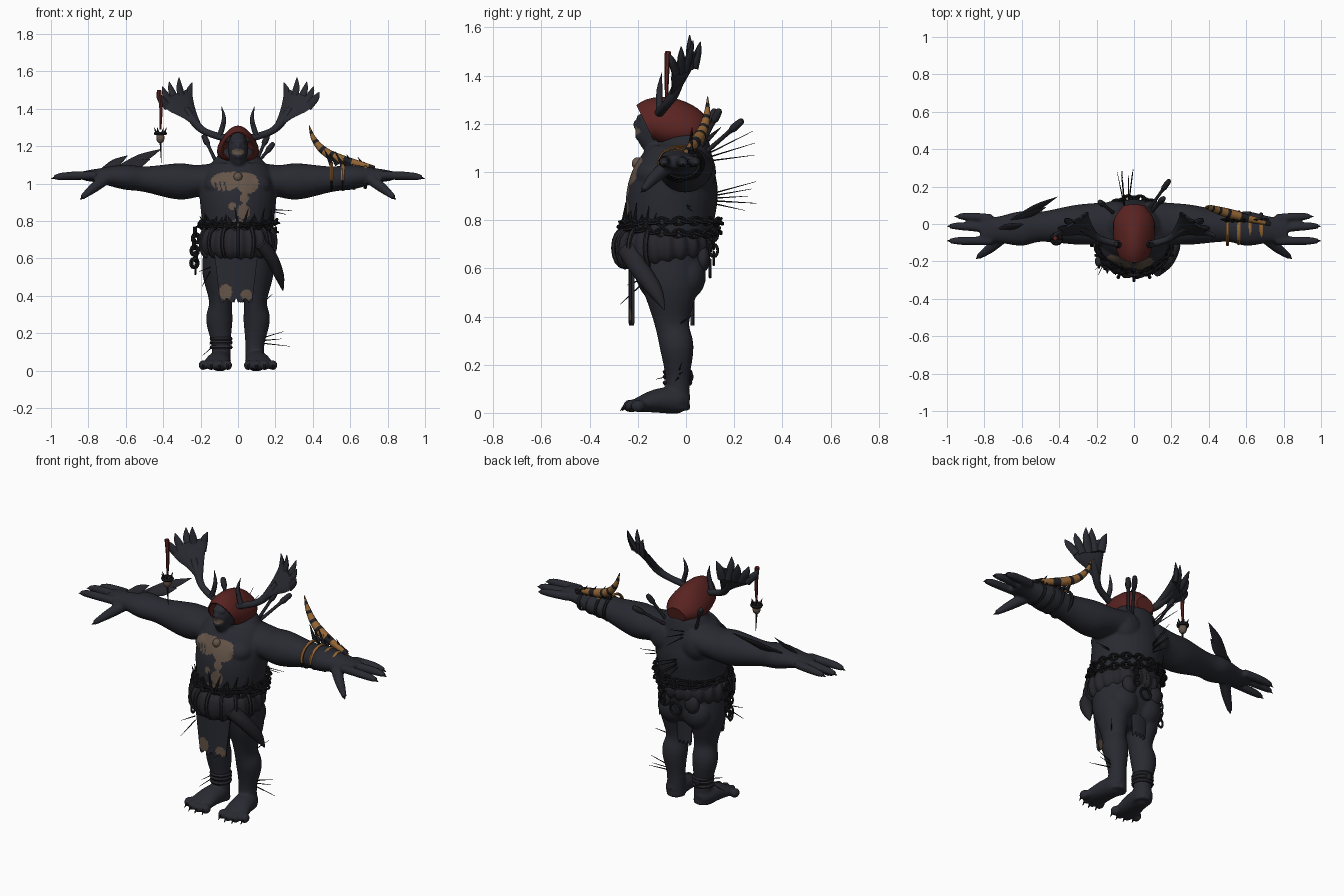
import bpy, bmesh, math, random
from mathutils import Vector, Matrix

if "Cube" in bpy.data.objects:
    bpy.data.objects.remove(bpy.data.objects["Cube"])

random.seed(4)
X, Y, Z = Vector((1, 0, 0)), Vector((0, 1, 0)), Vector((0, 0, 1))


def mat(name, *rgb):
    m = bpy.data.materials.new(name)
    m.diffuse_color = (*rgb, 1)
    m.use_nodes = True
    m.node_tree.nodes["Principled BSDF"].inputs["Base Color"].default_value = m.diffuse_color
    return m


SKIN = mat("charcoal_skin", .022, .023, .031)
PATCH = mat("brown_patch", .13, .09, .065)
RED = mat("dark_red", .1, .017, .015)
GOLD = mat("ochre", .29, .13, .036)
CLOTH = mat("dark_cloth", .019, .019, .025)
IRON = mat("black_iron", .013, .013, .016)


def spline(pts, k):
    out = []
    for i in range(len(pts) - 1):
        a, b, c, d = pts[max(i - 1, 0)], pts[i], pts[i + 1], pts[min(i + 2, len(pts) - 1)]
        for t in (j / k for j in range(k)):
            out.append([.5 * (2*q + (r - p)*t + (2*p - 5*q + 4*r - s)*t*t + (3*q - p - 3*r + s)*t**3)
                        for p, q, r, s in zip(a, b, c, d)])
    return out + [list(pts[-1])]


def from_bmesh(name, bm, *mats):
    me = bpy.data.meshes.new(name)
    bm.to_mesh(me)
    bm.free()
    for m in mats:
        me.materials.append(m)
    ob = bpy.data.objects.new(name, me)
    bpy.context.collection.objects.link(ob)
    return ob


def tube(name, pts, *mats, u=None, n=12, k=4, side=1, open_start=False):
    """Loft through points (x, y, z, radius along u, radius across); side -1 mirrors it."""
    path = spline([tuple(p) if len(p) == 5 else (*p, p[3]) for p in pts], k)
    pos = [Vector(p[:3]) for p in path]
    if u is None:
        d = pos[-1] - pos[0]
        u = (X, Y, Z)[min(range(3), key=lambda i: abs(d[i]))]
    bm = bmesh.new()
    rings = []
    for i, p in enumerate(path):
        t = (pos[min(i + 1, len(pos) - 1)] - pos[max(i - 1, 0)]).normalized()
        a = (u - t * u.dot(t)).normalized()
        b = t.cross(a)
        r1, r2 = max(p[3], .0008), max(p[4], .0008)
        rings.append([bm.verts.new(pos[i] + a * r1 * math.cos(w) + b * r2 * math.sin(w))
                      for w in (2 * math.pi * j / n for j in range(n))])
    for i in range(len(rings) - 1):
        for j in range(n):
            f = bm.faces.new((rings[i][j], rings[i][(j+1) % n], rings[i+1][(j+1) % n], rings[i+1][j]))
            f.material_index = (i // 2) % len(mats)
    if not open_start:
        bm.faces.new(rings[0])
    bm.faces.new(rings[-1])
    for v in bm.verts:
        v.co.x *= side
    bmesh.ops.recalc_face_normals(bm, faces=bm.faces)
    return from_bmesh(name, bm, *mats)


def spike(name, a, b, r, m=IRON):
    return tube(name, [(*a, r), (*b, .001)], m, n=6, k=1)


def ball(name, loc, size, m=SKIN):
    bm = bmesh.new()
    bmesh.ops.create_uvsphere(bm, u_segments=20, v_segments=12, radius=1)
    bm.transform(Matrix.LocRotScale(Vector(loc), None, Vector(size)))
    return from_bmesh(name, bm, m)


def ring(name, loc, axis, m, major=.017, minor=.006, scale=(1, 1, 1), roll=0, seg=12):
    """Torus with local x along the axis, lying flat (or facing x if the axis is z), then rolled."""
    bpy.ops.mesh.primitive_torus_add(major_segments=seg, minor_segments=6,
                                     major_radius=major, minor_radius=minor)
    ob = bpy.context.object
    a = Vector(axis).normalized()
    up = X if abs(a.z) > .9 else Z
    up = (up - a * up.dot(a)).normalized()
    rot = Matrix((a, up.cross(a), up)).transposed() @ Matrix.Rotation(roll, 3, 'X')
    ob.data.transform(Matrix.LocRotScale(Vector(loc), rot.to_quaternion(), Vector(scale)))
    ob.data.materials.append(m)
    ob.name = name
    return ob


def join(name, obs):
    bpy.ops.object.select_all(action='DESELECT')
    for o in obs:
        o.select_set(True)
    bpy.context.view_layer.objects.active = obs[0]
    bpy.ops.object.join()
    obs[0].name = name
    return obs[0]


def apply(ob, kind, **settings):
    bpy.context.view_layer.objects.active = ob
    md = ob.modifiers.new(kind, kind)
    for key, v in settings.items():
        setattr(md, key, v)
    bpy.ops.object.modifier_apply(modifier=md.name)


def in_blobs(x, z, blobs):
    return any(((x - a) / c) ** 2 + ((z - b) / d) ** 2 < 1 for a, b, c, d in blobs)


# Body: torso, head and limbs fused into one skin
torso = tube("torso", [(0, -.06, .44, .07, .06), (0, -.07, .56, .165, .14), (0, -.065, .82, .195, .185),
                       (0, -.05, .95, .205, .185), (0, -.03, 1.05, .19, .15), (0, -.02, 1.12, .135, .115),
                       (0, -.04, 1.18, .07, .07)], SKIN, u=X, n=32)
head = tube("head", [(0, -.09, 1.09, .045, .05), (0, -.13, 1.14, .048, .068), (0, -.13, 1.2, .055, .075),
                     (0, -.1, 1.265, .03, .035)], SKIN, u=X, n=20)
parts = [torso, head, ball("nose", (0, -.207, 1.197), (.014, .014, .018)),
         ball("brow", (0, -.185, 1.228), (.042, .02, .012)), ball("jaw", (0, -.178, 1.15), (.036, .035, .024))]
for s in (-1, 1):
    parts.append(tube("arm", [(.08, 0, 1.03, .12, .085), (.21, 0, 1.015, .112, .085), (.32, -.005, 1.012, .105, .097),
                              (.5, -.015, 1.024, .08, .068), (.61, -.025, 1.035, .092, .066),
                              (.74, -.03, 1.042, .068, .04), (.82, -.03, 1.042, .078, .026)],
                      SKIN, u=Y, n=24, side=s))
    parts.append(tube("thumb", [(.7, -.07, 1.03, .032), (.77, -.13, .978, .027), (.835, -.178, .925, .014)],
                      SKIN, side=s))
    parts.append(tube("leg", [(.095, -.08, .64, .09, .13), (.1, -.065, .52, .09, .115), (.093, -.058, .37, .062, .072),
                              (.1, -.038, .27, .071, .07), (.09, -.035, .14, .051, .05),
                              (.09, -.035, .01, .053, .052)], SKIN, u=X, n=24, side=s))
    parts.append(tube("foot", [(.092, .01, .04, .03, .03), (.095, -.03, .05, .056, .054), (.105, -.12, .05, .066, .05),
                               (.12, -.22, .028, .077, .024)], SKIN, u=X, n=20, side=s))
    parts.append(ball("pec", (s*.085, -.125, .99), (.095, .085, .07)))
    parts.append(ball("glute", (s*.08, .005, .57), (.09, .078, .1)))
    parts.append(ball("shoulder_blade", (s*.1, .06, 1.0), (.09, .065, .09)))
    for y0, y1, tip in ((.03, .04, .945), (-.025, -.012, .985), (-.09, -.09, .985)):
        parts.append(tube("finger", [(.76, y0, 1.045, .024), (tip - .06, y1, 1.04, .022), (tip, y1, 1.032, .013)],
                          SKIN, side=s))
        spike("finger_claw", (s*(tip - .015), y1, 1.034), (s*(tip + .015), y1, 1.026), .011)
    spike("thumb_claw", (s*.825, -.17, .93), (s*.845, -.188, .915), .012)
    for i in range(4):
        x, y = s * (.055 + .044 * i), -.232 + .008 * (i - 1) ** 2
        parts.append(ball("toe", (x, y, .029), (.024, .03, .027)))
        spike("toe_claw", (x, y - .015, .035), (x, y - .042, .008), .012)
body = join("body", parts)
apply(body, 'REMESH', mode='VOXEL', voxel_size=.008)
apply(body, 'SMOOTH', factor=.5, iterations=4)
body.data.materials.clear()
body.data.materials.append(SKIN)
body.data.materials.append(PATCH)
# Brown chest and mouth patches, broken by claw scars
CHEST = [(-.07, 1.01, .075, .05), (.05, 1.0, .062, .053), (-.01, 1.035, .11, .028), (.035, .925, .022, .03),
         (.03, .85, .034, .04), (-.03, .88, .02, .022), (0, .79, .05, .02), (0, 1.17, .034, .018)]
for f in body.data.polygons:
    x, y, z = f.center
    scar = .93 < z < 1.01 and -.13 < x < -.06 and (x + .25 * z) % .025 < .008
    f.material_index = int(y < -.09 and f.normal.y < -.1 and in_blobs(x, z, CHEST) and not scar)

# Hood, peaked in front and narrow at the crown, falling to the nape
hood = tube("hood", [(0, -.168, 1.2, .078, .086), (0, -.125, 1.215, .092, .095), (0, -.05, 1.203, .1, .1),
                     (0, .03, 1.183, .092, .082), (0, .095, 1.168, .05, .042)], RED, u=X, n=24, k=3, open_start=True)
for v in hood.data.vertices:
    v.co.x *= 1.08 - 3.2 * (v.co.z - 1.2)
apply(hood, 'SOLIDIFY', thickness=.008)

# Antlers: beam, flat palm and a fan of tines
fan = Vector((.18, -.11, -.05))
for s in (-1, 1):
    tube("antler_beam", [(.04, -.12, 1.235, .02), (.17, -.085, 1.275, .018), (.23, -.05, 1.325, .022),
                         (.28, -.02, 1.4, .02)], SKIN, side=s)
    tube("antler_palm", [(.21, -.06, 1.31, .015, .015), (.26, -.03, 1.37, .048, .015), (.31, -.01, 1.43, .092, .014),
                         (.337, 0, 1.475, .1, .008)], SKIN, u=fan, side=s)
    for i, tip in enumerate(((.245, .06, 1.54), (.315, .015, 1.568), (.368, .03, 1.545),
                             (.405, -.02, 1.52), (.435, -.07, 1.49))):
        base, tip = Vector((.265, .035, 1.43)).lerp(Vector((.375, -.04, 1.41)), i / 4), Vector(tip)
        mid = base.lerp(tip, .6) + X * .006
        tube("antler_tine", [(*base, .024, .014), (*mid, .02, .012), (*tip, .002, .002)], SKIN, u=fan, n=8, side=s)
    tube("brow_tine", [(.1, -.11, 1.25, .015), (.075, -.11, 1.34, .012), (.088, -.1, 1.412, .001)],
         SKIN, n=8, side=s)

# Hanging charm on one antler
tube("charm_cord", [(-.422, -.075, 1.5, .013), (-.412, -.08, 1.4, .01), (-.415, -.08, 1.29, .006)], RED, n=6)
ball("charm_skull", (-.415, -.08, 1.245), (.022, .024, .03), PATCH)
ring("charm_band", (-.415, -.08, 1.268), X, IRON, .026, .01)
for i in range(6):
    out = Vector((math.cos(i * math.pi / 3), math.sin(i * math.pi / 3), 0))
    spike("charm_thorn", Vector((-.415, -.08, 1.265)) + out * .018, Vector((-.415, -.08, 1.3)) + out * .034, .009)
spike("charm_tail", (-.415, -.08, 1.23), (-.41, -.08, 1.11), .006)
ball("amulet", (0, -.2, 1.035), (.024, .025, .026), PATCH)

# Waist roll with gathered folds, straps and a hanging tail
roll = []
for i in range(73):
    a = math.pi / 2 + 2 * math.pi * i / 72
    g, h = .006 * math.sin(20 * a), .012 * math.sin(a)
    roll.append((.172 * math.cos(a), -.09 + .165 * math.sin(a), .69 + h, .066 + g - h, .035 + g))
tube("waist_roll", roll, CLOTH, u=Z, k=2)
tube("roll_tail", [(.12, -.24, .68, .035, .045), (.175, -.2, .61, .035, .04), (.22, -.13, .51, .026, .032),
                   (.24, -.09, .43, .004, .004)], CLOTH, u=X)
for i in range(7):
    a = math.pi * (1.12 + .76 * i / 6)
    ring("waist_strap", (.176 * math.cos(a), -.09 + .17 * math.sin(a), .685), Z, CLOTH,
         .05, .01, (1.45, .85, 1), a + math.pi / 2, 16)

# Loin flaps, the front one with worn brown patches
for name, y0, w in (("front_flap", -.232, .2), ("back_flap", .03, .1)):
    bm = bmesh.new()
    bmesh.ops.create_grid(bm, x_segments=30, y_segments=40, size=.5)
    for v in bm.verts:
        x, h = v.co.x, v.co.y + .5
        v.co = (x * w * (.85 + .3 * h) - .01, y0 - .25 * x * x * w * math.copysign(1, y0),
                .375 + .25 * h + (1 - h) * .012 * math.cos(x * 22))
    for f in bm.faces:
        c = f.calc_center_median()
        f.material_index = int(y0 < 0 and in_blobs(c.x, c.z, [(-.065, .42, .034, .042), (.045, .405, .03, .03)]))
    apply(from_bmesh(name, bm, SKIN, PATCH), 'SOLIDIFY', thickness=.012, offset=0)

# Chains round the waist and hanging at the side and back
links = []
for z0, tilt, r in ((.785, .012, .205), (.765, -.022, .199)):
    for i in range(36):
        a = math.pi * i / 18
        c, d = math.cos(a), math.sin(a)
        links.append(ring("link", (r * c, r * d - .065, z0 + tilt * math.sin(a + 1)), (-d, c, 0), IRON,
                          scale=(1.4, 1, 1), roll=math.pi / 2 * (i % 2) + .4))
for x, y, count in ((-.225, -.1, 7), (-.235, -.06, 6), (.08, .115, 4)):
    links += [ring("link", (x + .006 * math.sin(i * 2), y, .74 - .033 * i), Z, IRON,
                   scale=(1.4, 1, 1), roll=math.pi / 2 * (i % 2)) for i in range(count)]
join("chains", links)
ring("back_ring", (0, .1, .6), X, IRON, .035, .007, roll=math.pi / 2, seg=20)
for s in (-1, 1):
    ball("belt_pouch", (s * .09, .07, .64), (.045, .03, .055), CLOTH)

# Ragged fringe lying on the belly above the belt
for i in range(15):
    a = math.pi * (1.12 + .76 * i / 14)
    c, d = math.cos(a) * .2, math.sin(a) * .2 - .06
    spike("belt_fringe", (c, d, .79), (c + random.uniform(-.035, .035), d + .01, random.uniform(.82, .88)), .009)

# Striped arm horn, ochre bands on the front and top, and thorns
tube("arm_horn", [(.38, .09, 1.312, .002), (.405, .087, 1.24, .014), (.46, .07, 1.175, .022),
                  (.55, .045, 1.13, .025), (.73, 0, 1.085, .01)], GOLD, GOLD, IRON, u=Y, k=9)
for i in range(4):
    x, r = .5 + .06 * i, .072 - .005 * i
    band = ring("arm_band", (x, -.02, 1.034), Z, GOLD, 1, .1, (r, r + .018, .1), seg=28)
    band.data.materials.append(IRON)
    for f in band.data.polygons:
        f.material_index = int(f.center.z < 1.012 or f.center.y > .03)
    for dx, tall in ((0, .0), (.03, -.025)):
        spike("arm_thorn", (x + dx, .02, 1.1 - .006 * i), (x + dx - .04, .025, 1.185 + tall - .014 * i), .014)

# Feathers on the other forearm
for a, b in (((-.66, .02, 1.08), (-.41, .145, 1.185)), ((-.74, -.03, 1.07), (-.59, 0, 1.15)),
             ((-.64, .02, 1.08), (-.47, .09, 1.13))):
    m = Vector(a).lerp(Vector(b), .55) - Z * .005
    tube("arm_feather", [(*a, .004, .004), (*m, .028, .008), (*b, .001, .001)], CLOTH, u=Vector((0, .6, .8)), n=8)

# Carried weapons on the back
for a, b in (((.08, .08, 1.08), (.19, .235, 1.215)), ((.09, .06, 1.1), (.16, .14, 1.26)),
             ((-.11, .06, 1.1), (-.185, .12, 1.26))):
    p, q = Vector(a), Vector(b)
    tube("back_weapon", [(*p.lerp(q, t), r) for t, r in ((0, .01), (.6, .009), (.75, .016), (.95, .014), (1, .008))],
         CLOTH, n=8)

# Clusters of quills: root, middle of the tips, count and spread of the tips
for root, end, count, spread in (((-.03, .1, .89), (-.03, .27, .9), 5, .06), ((-.05, .09, 1.06), (-.07, .29, 1.12), 3, .05),
                                 ((.12, -.03, .16), (.26, -.02, .17), 3, .04), ((.16, 0, .86), (.26, .04, .845), 2, .01),
                                 ((.13, -.04, .36), (.19, .05, .41), 1, 0), ((-.15, -.19, .54), (-.2, -.26, .49), 2, .04),
                                 ((-.12, -.04, .15), (-.18, -.1, .11), 2, .03)):
    for i in range(count):
        t = spread * (2 * i / max(count - 1, 1) - 1)
        e = Vector(end) + Vector((random.uniform(-.03, .03), random.uniform(-.03, .03), t))
        spike("quill", Vector(root) + Z * t * .3, e, .004)

# Ankle shackle
for z in (.125, .15, .17):
    ring("ankle_shackle", (-.09, -.035, z), X, CLOTH, .05, .012, seg=20)
ball("shackle_lock", (-.09, .015, .15), (.02, .016, .025), IRON)

bpy.ops.object.select_all(action='SELECT')
bpy.context.view_layer.objects.active = body
bpy.ops.object.shade_smooth_by_angle(angle=math.radians(45))
